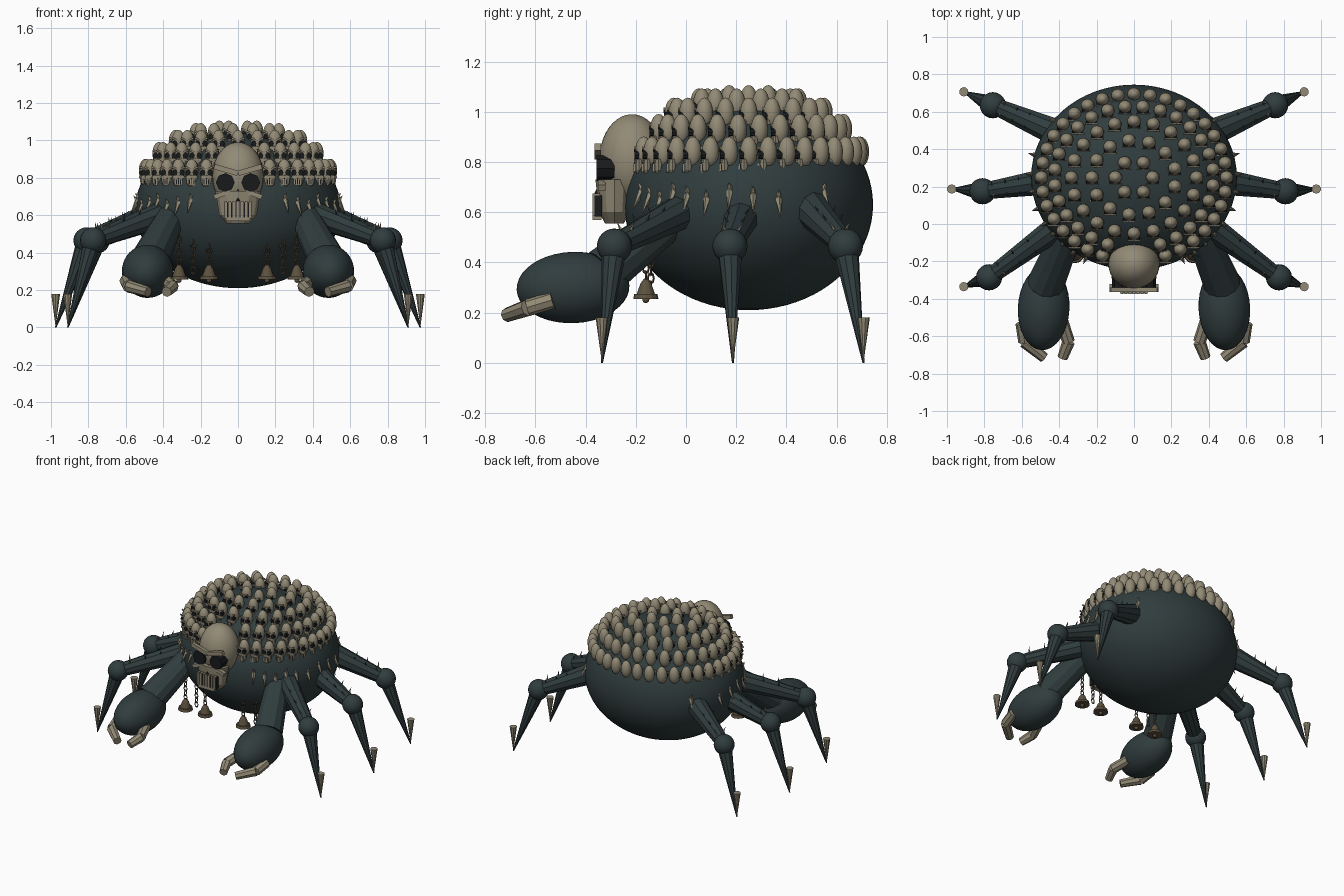
import bpy, bmesh
from math import pi, sin, cos, sqrt, radians
from mathutils import Vector, Matrix, Euler

cube = bpy.data.objects.get("Cube")
if cube:
    bpy.data.objects.remove(cube, do_unlink=True)


def material(name, rgb):
    m = bpy.data.materials.new(name)
    m.use_nodes = True
    m.diffuse_color = (*rgb, 1)
    m.node_tree.nodes["Principled BSDF"].inputs["Base Color"].default_value = (*rgb, 1)
    return m


SLATE = material("dark slate", (0.03, 0.046, 0.048))
BONE = material("old bone", (0.29, 0.255, 0.18))
BLACK = material("socket black", (0.009, 0.01, 0.011))
BRONZE = material("dull bronze", (0.11, 0.083, 0.05))


class Part:
    """Collects primitives into one mesh."""

    def __init__(self, name, *mats):
        self.name, self.mats, self.bm = name, mats, bmesh.new()

    def paint(self, verts, mat, smooth):
        for f in {f for v in verts for f in v.link_faces}:
            f.material_index = self.mats.index(mat) if mat else 0
            f.smooth = smooth

    def ball(self, c, r, rot=(0, 0, 0), seg=16, rings=10, mat=None):
        m = Matrix.LocRotScale(Vector(c), Euler(rot), Vector(r))
        g = bmesh.ops.create_uvsphere(self.bm, u_segments=seg, v_segments=rings, radius=1, matrix=m)
        self.paint(g["verts"], mat, True)

    def cone(self, a, b, r1, r2, n=8, mat=None, squash=(1, 1, 1)):
        a, b = Vector(a), Vector(b)
        d = b - a
        m = (Matrix.Translation((a + b) / 2) @ Matrix.Diagonal((*squash, 1))
             @ d.to_track_quat("Z", "Y").to_matrix().to_4x4())
        g = bmesh.ops.create_cone(self.bm, cap_ends=True, segments=n, radius1=r1, radius2=r2,
                                  depth=d.length, matrix=m)
        self.paint(g["verts"], mat, False)

    def box(self, c, size, rot=(0, 0, 0), mat=None):
        m = Matrix.LocRotScale(Vector(c), Euler(rot), Vector(size))
        g = bmesh.ops.create_cube(self.bm, size=1, matrix=m)
        self.paint(g["verts"], mat, False)

    def ring(self, c, r, tube, turn, stretch):
        rows = []
        m = Matrix.LocRotScale(Vector(c), Euler((0, 0, turn)), Vector((1, 1, stretch)))
        for i in range(8):
            a = 2 * pi * i / 8
            rows.append([self.bm.verts.new(m @ Vector((
                (r + tube * cos(b)) * cos(a), tube * sin(b), (r + tube * cos(b)) * sin(a))))
                for b in (0, pi / 2, pi, 3 * pi / 2)])
        for i in range(8):
            p, q = rows[i], rows[(i + 1) % 8]
            for j in range(4):
                k = (j + 1) % 4
                self.bm.faces.new((p[j], p[k], q[k], q[j]))

    def mesh(self):
        bmesh.ops.recalc_face_normals(self.bm, faces=self.bm.faces)
        me = bpy.data.meshes.new(self.name)
        self.bm.to_mesh(me)
        self.bm.free()
        for m in self.mats:
            me.materials.append(m)
        return me

    def done(self):
        return place(self.name, self.mesh())


def place(name, me, loc=(0, 0, 0), scale=(1, 1, 1)):
    ob = bpy.data.objects.new(name, me)
    ob.location, ob.scale = loc, scale
    bpy.context.collection.objects.link(ob)
    return ob


# Round abdomen
CENTRE, RADII = Vector((0, 0.25, 0.63)), Vector((0.55, 0.495, 0.42))
body = Part("body", SLATE)
body.ball(CENTRE, RADII, seg=64, rings=40)
body.done()


def skull_mesh(name, seg, rings, teeth):
    s = Part(name, BONE, BLACK)
    s.ball((0, 0, 0), (0.137, 0.13, 0.18), seg=seg, rings=rings)
    # Jaw and chin
    s.cone((0, -0.07, -0.08), (0, -0.07, -0.21), 0.122, 0.1, 12, BONE, (1, 0.62, 1))
    s.cone((0, -0.07, -0.21), (0, -0.07, -0.255), 0.1, 0.06, 12, BONE, (1, 0.62, 1))
    # Mouth gap, teeth and nose
    s.box((0, -0.135, -0.185), (0.15, 0.03, 0.085), mat=BLACK)
    for i in range(teeth):
        x = 0.13 * (i / (teeth - 1) - 0.5)
        s.box((x, -0.143, -0.18), (0.1 / teeth, 0.03, 0.09), mat=BONE)
    s.box((0, -0.14, -0.232), (0.13, 0.035, 0.02), mat=BONE)
    s.cone((0, -0.12, -0.135), (0, -0.12, -0.07), 0.03, 0, 4, BLACK)
    for k in (-1, 1):
        # Eye sockets, slanted brows and cheekbones
        s.cone((k * 0.068, -0.07, -0.035), (k * 0.068, -0.142, -0.035), 0.05, 0.05, 8, BLACK)
        s.box((k * 0.064, -0.137, 0.032), (0.13, 0.025, 0.028), (0, -k * 0.28, 0), BONE)
        s.box((k * 0.085, -0.12, -0.098), (0.09, 0.03, 0.025), (0, k * 0.35, 0), BONE)
    return s.mesh()


# Large face skull, then rows of small skulls over the back
place("face_skull", skull_mesh("face_skull", 32, 20, 7), (0, -0.215, 0.81))
small = skull_mesh("small_skull", 14, 10, 4)
rows = [(0.495, 0.445, 0.84, 36), (0.425, 0.38, 0.93, 28), (0.335, 0.3, 0.995, 20),
        (0.225, 0.2, 1.032, 13), (0.1, 0.09, 1.045, 6)]
for row, (rx, ry, z, n) in enumerate(rows):
    for i in range(n):
        a = 2 * pi * (i + 0.5 * (row % 2)) / n
        x, y = rx * cos(a), 0.25 + ry * sin(a)
        if abs(x) < 0.13 and y < -0.1:
            continue
        place("back_skull", small, (x, y, z), (0.265, 0.265, 0.34))

# Bone thorns under the skull rows
thorns = Part("body_thorns", BONE)
for k in (-1, 1):
    for i, deg in enumerate((-62, -54, -46, -38, -30, -20, -9, 2, 14, 38)):
        a, z = radians(deg), 0.69 - 0.015 * (i % 3)
        r = sqrt(1 - ((z - CENTRE.z) / RADII.z) ** 2)
        out = Vector((k * cos(a), sin(a), 0))
        p = Vector((k * RADII.x * r * cos(a), CENTRE.y + RADII.y * r * sin(a), z))
        thorns.cone(p - out * 0.01, p + out * 0.035 - Vector((0, 0, 0.085)), 0.016, 0, 5)
        thorns.cone(p - out * 0.01, p + out * 0.012 + Vector((0, 0, 0.03)), 0.016, 0, 5)
thorns.done()

# Walking legs: hip, knee and foot of each pair
LEGS = {"front": ((0.36, 0.02, 0.62), (0.775, -0.285, 0.465), (0.91, -0.335, 0)),
        "middle": ((0.45, 0.23, 0.6), (0.81, 0.175, 0.465), (0.975, 0.187, 0)),
        "rear": ((0.42, 0.49, 0.62), (0.755, 0.635, 0.465), (0.91, 0.707, 0))}
for side, k in (("left", 1), ("right", -1)):
    for pair, joints in LEGS.items():
        hip, knee, foot = (Vector((k * p[0], p[1], p[2])) for p in joints)
        leg = Part(f"{side}_{pair}_leg", SLATE, BONE)
        leg.cone(hip, knee, 0.075, 0.045, 10)
        leg.ball(knee, (0.07, 0.07, 0.07), seg=20, rings=12)
        leg.cone(knee, foot, 0.052, 0.004, 10)
        leg.cone(foot, foot + Vector((0, 0, 0.18)), 0, 0.025, 10, BONE)
        # Short spikes along the thigh
        across = (knee - hip).cross(Vector((0, 0, 1))).normalized()
        for t in (0.45, 0.65, 0.85):
            p = hip.lerp(knee, t)
            for w in (-1, 1):
                d = (across * w * 0.6 + Vector((0, 0, 1))).normalized()
                leg.cone(p + d * 0.035, p + d * 0.09, 0.009, 0, 5, BONE if t > 0.8 else SLATE)
        leg.done()

    # Claw arm with two bent bone fingers
    arm = Part(f"{side}_claw_arm", SLATE, BONE)
    arm.cone((k * 0.33, 0.02, 0.64), (k * 0.475, -0.33, 0.36), 0.075, 0.1, 12)
    arm.ball((k * 0.483, -0.45, 0.3), (0.138, 0.225, 0.142), (0.04, 0, k * 0.05), 32, 20)
    for path in (((0.6, -0.53, 0.25), (0.585, -0.63, 0.22), (0.48, -0.715, 0.19)),
                 ((0.385, -0.52, 0.25), (0.35, -0.63, 0.22), (0.382, -0.715, 0.19))):
        a, b, c = (Vector((k * p[0], p[1], p[2])) for p in path)
        arm.cone(a, b, 0.034, 0.034, 8, BONE)
        arm.cone(b, c, 0.034, 0.028, 8, BONE)
    arm.done()

    # Hanging chains, two of them ending in bells
    for x, y, low, bell in ((0.155, -0.16, 0.33, True), (0.24, -0.14, 0.29, False),
                            (0.315, -0.16, 0.33, True)):
        chain = Part(f"{side}_chain", BRONZE)
        z, i = low, 0
        while z < 0.5:
            chain.ring((k * x, y, z + 0.015), 0.012, 0.004, (i % 2) * pi / 2, 1.6)
            z, i = z + 0.032, i + 1
        if bell:
            p = Vector((k * x, y, 0))
            for z0, z1, r0, r1 in ((0.255, 0.275, 0.05, 0.046), (0.275, 0.315, 0.036, 0.022),
                                   (0.315, 0.335, 0.022, 0.008)):
                chain.cone(p + Vector((0, 0, z0)), p + Vector((0, 0, z1)), r0, r1, 12)
            chain.ball(p + Vector((0, 0, 0.252)), (0.014, 0.014, 0.014), seg=8, rings=6)
        chain.done()
